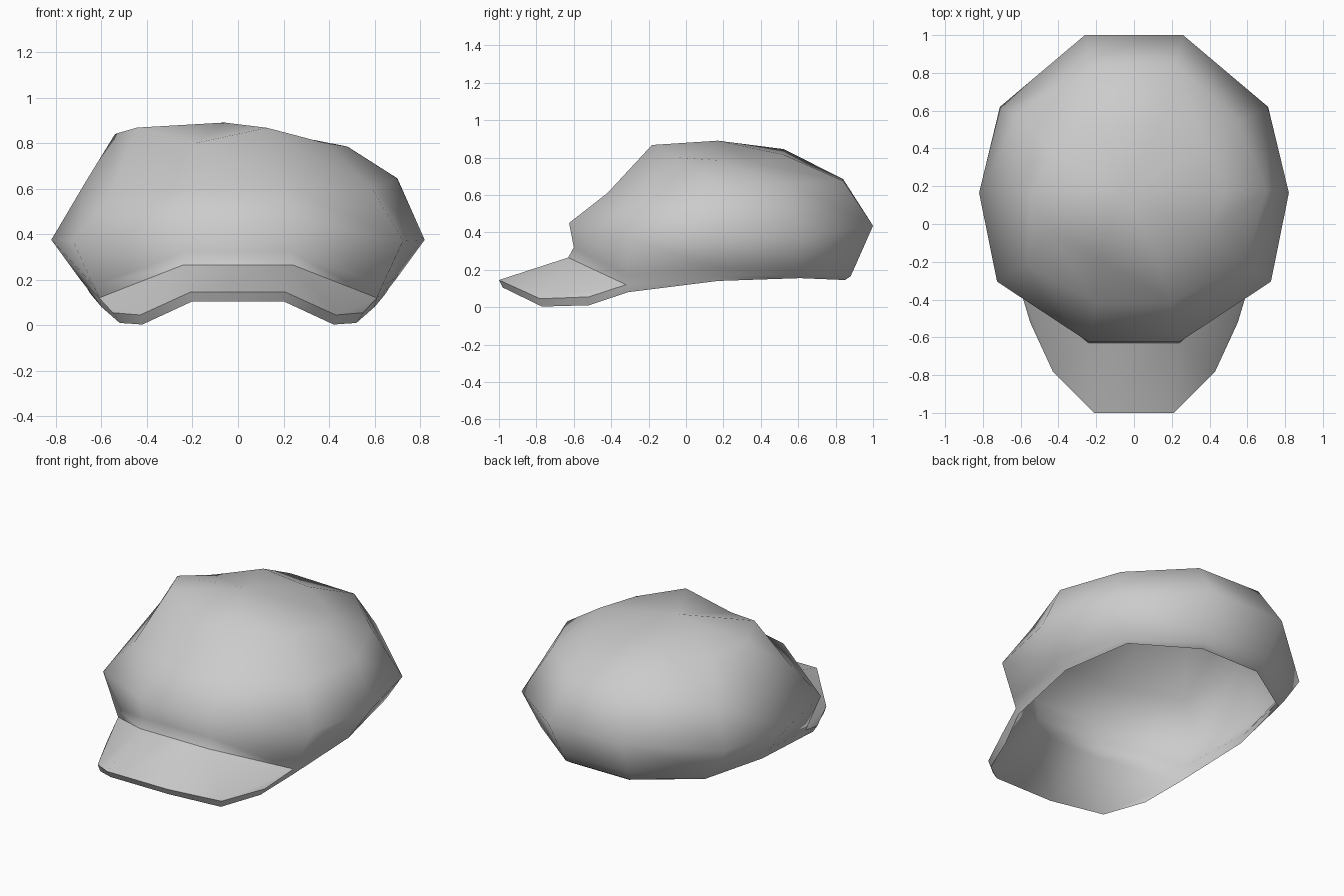
import bpy, bmesh, math
from mathutils import Vector

if "Cube" in bpy.data.objects:
    bpy.data.objects.remove(bpy.data.objects["Cube"])


def full(half):
    """Close a right-hand half ring (back to front) by mirroring in x."""
    return [Vector(p) for p in half] + [Vector((-x, y, z)) for x, y, z in reversed(half)]


# Ten-sided rings of the crown, from the hem to the top
hem = [(.20, .85, .145), (.56, .61, .155), (.65, .17, .14), (.60, -.31, .08), (.24, -.605, .235)]
band = [(.22, .88, .165), (.58, .61, .175), (.665, .17, .165), (.61, -.32, .12), (.24, -.63, .265)]
tuck = [(.23, .905, .22), (.61, .61, .215), (.70, .17, .21), (.635, -.317, .175), (.235, -.60, .32)]
wide = [(.26, 1.0, .435), (.71, .62, .37), (.82, .165, .375), (.725, -.305, .37), (.24, -.625, .45)]
outer = [full(r) for r in (band, tuck, wide)]

# The soft upper part is uneven: dented at the front left, lowest on the right
outer.append([Vector(p) for p in (
    (.22, .84, .675), (.55, .54, .66), (.70, .18, .645), (.59, -.21, .60), (.20, -.42, .61),
    (-.20, -.42, .60), (-.57, -.22, .56), (-.66, .18, .645), (-.61, .58, .625), (-.22, .84, .685))])
heights = (.815, .765, .785, .80, .867, .80, .868, .84, .79, .845)
top = []
for k, z in enumerate(heights):
    a = math.radians(18 + 36 * k)
    top.append(Vector((.51 * math.sin(a) - .03, .37 * math.cos(a) + .17, z)))
outer.append(top)
apex = Vector((-.06, .17, .89))

# Lining: the outer rings drawn slightly inward
mid = Vector((0, .19, .30))


def inset(p):
    return mid + (p - mid) * .968


lining = [[inset(p) for p in r] for r in outer[1:]]

bm = bmesh.new()


def ring(points):
    return [bm.verts.new(p) for p in points]


def bridge(a, b, skip=()):
    for i in range(10):
        if i not in skip:
            j = (i + 1) % 10
            bm.faces.new((a[i], a[j], b[j], b[i]))


def cap(r, p):
    v = bm.verts.new(p)
    for i in range(10):
        bm.faces.new((r[i], r[(i + 1) % 10], v))


# Crown: hem strip (open where the brim joins), outer shell and lining
hem_ring = ring(full(hem))
band_ring = ring(outer[0])
bridge(hem_ring, band_ring, skip=(3, 4, 5))
for start, rings, tip in ((band_ring, outer[1:], apex), (hem_ring, lining, inset(apex))):
    last = start
    for points in rings:
        new = ring(points)
        bridge(last, new)
        last = new
    cap(last, tip)

# Brim: top and underside sheets grown from the front of the crown
brim_top = [(.55, -.52, .055), (.43, -.78, .045), (.21, -1.0, .145)]
brim_under = [(.52, -.52, .01), (.42, -.77, .003), (.20, -.98, .105)]
sheets = []
for root, outline in ((band_ring, brim_top), (hem_ring, brim_under)):
    edge = ring(full(outline))
    right = [root[3]] + edge[:3] + [root[4]]
    left = [root[6]] + edge[:2:-1] + [root[5]]
    for s in (right, left):
        for tri in ((0, 1, 2), (0, 2, 4), (4, 2, 3)):
            bm.faces.new([s[i] for i in tri])
    bm.faces.new((right[4], right[3], left[3], left[4]))
    sheets.append(right[:4] + left[3::-1])

# Brim lip
t, u = sheets
for i in range(7):
    bm.faces.new((t[i], t[i + 1], u[i + 1], u[i]))

# Smooth shading, sharp along the lip, the hem and the brim root
bmesh.ops.recalc_face_normals(bm, faces=bm.faces)
for f in bm.faces:
    f.smooth = True
for s in sheets:
    for i in range(7):
        bm.edges.get((s[i], s[i + 1])).smooth = False
for i in range(10):
    j = (i + 1) % 10
    if i in (3, 4, 5):
        bm.edges.get((band_ring[i], band_ring[j])).smooth = False
    else:
        bm.edges.get((hem_ring[i], hem_ring[j])).smooth = False

me = bpy.data.meshes.new("peaked_cap")
bm.to_mesh(me)
bm.free()
bpy.context.collection.objects.link(bpy.data.objects.new("peaked_cap", me))
